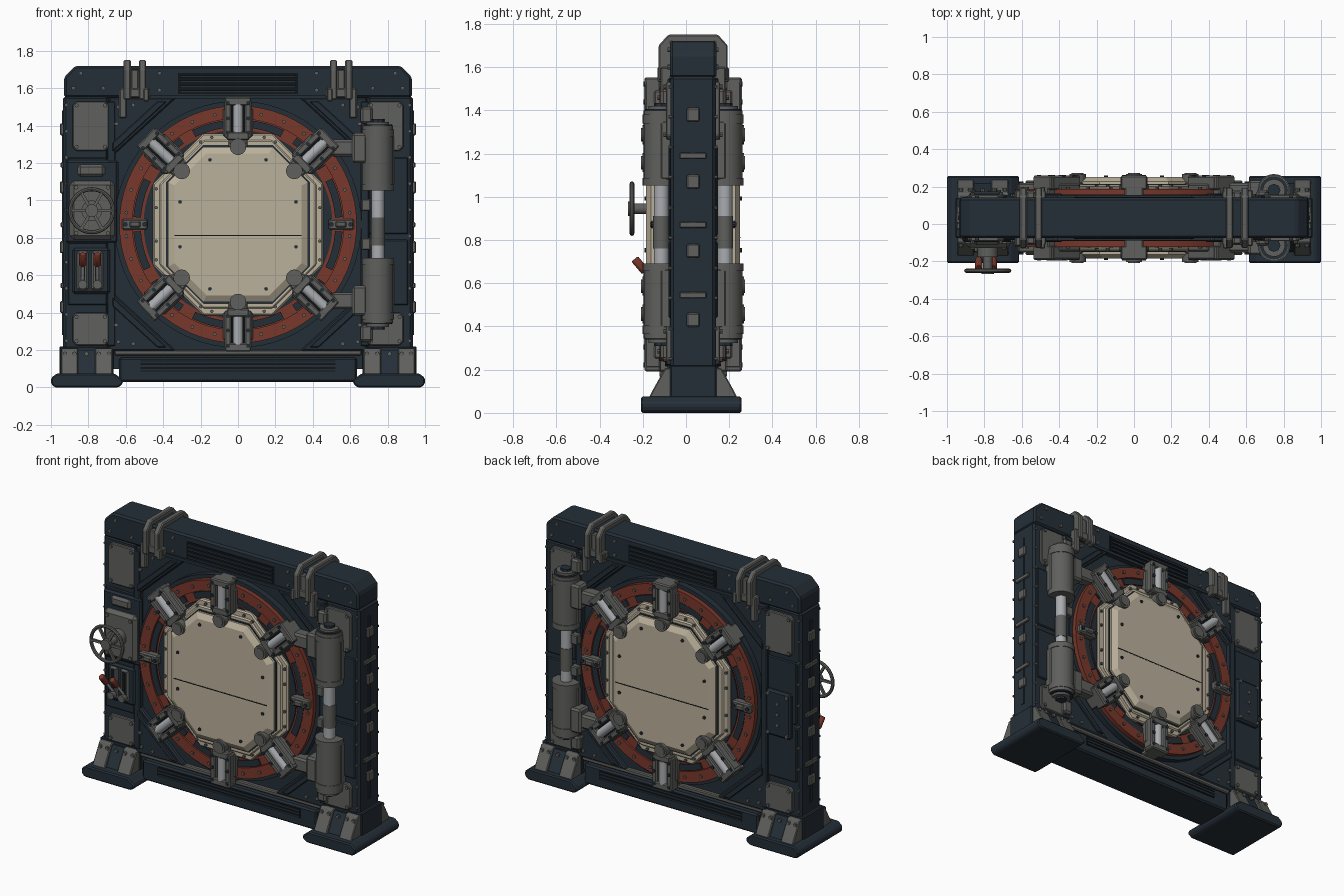
import bpy, bmesh
from math import pi, sin, cos, radians
from mathutils import Matrix, Vector

if "Cube" in bpy.data.objects:
    bpy.data.objects.remove(bpy.data.objects["Cube"])
YC, ZC = 0.033, 0.872  # mid plane of the slab, height of the hatch centre

def material(name, r, g, b):
    m = bpy.data.materials.new(name)
    m.use_nodes = True
    m.diffuse_color = (r, g, b, 1)
    m.node_tree.nodes["Principled BSDF"].inputs["Base Color"].default_value = (r, g, b, 1)
    return m

NAVY = material("dark navy paint", 0.018, 0.028, 0.039)
BLACK = material("black gap", 0.006, 0.008, 0.01)
GREY = material("gunmetal grey", 0.115, 0.117, 0.11)
RED = material("oxide red", 0.19, 0.038, 0.023)
CREAM = material("cream paint", 0.5, 0.44, 0.33)
SILVER = material("polished steel", 0.4, 0.41, 0.43)

# Shape helpers: the front face looks to -y, d is the distance out from the mid plane
def box(bm, x0, x1, y0, y1, z0, z1):
    m = Matrix.Translation(((x0 + x1) / 2, (y0 + y1) / 2, (z0 + z1) / 2))
    return bmesh.ops.create_cube(bm, size=1, matrix=m @ Matrix.Diagonal((x1 - x0, y1 - y0, z1 - z0, 1)))["verts"]

def slab(bm, x0, x1, z0, z1, d0, d1):
    return box(bm, x0, x1, -d1, -d0, z0, z1)

def cyl(bm, c, r, length, axis="y", n=24):
    rot = Matrix.Rotation(pi / 2, 4, "X") if axis == "y" else Matrix()
    return bmesh.ops.create_cone(bm, cap_ends=True, segments=n, radius1=r, radius2=r,
                                 depth=length, matrix=Matrix.Translation(c) @ rot)["verts"]

def loft(bm, loops, closed=False):
    rings = [[bm.verts.new(p) for p in loop] for loop in loops]
    n = len(rings[0])
    for a, b in zip(rings, rings[1:] + (rings[:1] if closed else [])):
        for i in range(n):
            bm.faces.new((a[i], a[(i + 1) % n], b[(i + 1) % n], b[i]))
    if not closed:
        bm.faces.new(rings[0])
        bm.faces.new(rings[-1])

def prism(bm, pts, d0, d1):
    loft(bm, [[(x, -d, z) for x, z in pts] for d in (d0, d1)])

def side_prism(bm, pts, x0, x1):
    loft(bm, [[(x, y, z) for y, z in pts] for x in (x0, x1)])

def lathe(bm, profile, x, z, n=64, a0=0, a1=2 * pi):
    full = abs(a1 - a0 - 2 * pi) < 1e-4
    angles = [a0 + (a1 - a0) * i / n for i in range(n if full else n + 1)]
    loft(bm, [[(x + r * cos(a), -d, z + r * sin(a)) for r, d in profile] for a in angles], full)

def ring(bm, r0, r1, d0, d1, **kw):
    lathe(bm, [(r0, d0), (r1, d0), (r1, d1), (r0, d1)], 0, ZC, **kw)

def octagon(w, h, c):
    q = [(w, h - c), (w - c, h), (c - w, h), (-w, h - c), (-w, c - h), (c - w, -h), (w - c, -h), (w, c - h)]
    return [(x, ZC + z) for x, z in q]

def done(bm, name, mat, mirror="", bevel=0, smooth=False):
    for axis in mirror:
        i = "xyz".index(axis)
        centre = ZC if axis == "z" else 0
        copy = bmesh.ops.duplicate(bm, geom=bm.verts[:] + bm.edges[:] + bm.faces[:])["geom"]
        for v in copy:
            if isinstance(v, bmesh.types.BMVert):
                v.co[i] = 2 * centre - v.co[i]
    bmesh.ops.recalc_face_normals(bm, faces=bm.faces)
    me = bpy.data.meshes.new(name)
    bm.to_mesh(me)
    bm.free()
    me.materials.append(mat)
    ob = bpy.data.objects.new(name, me)
    ob.location = Vector((0, YC, 0))
    bpy.context.collection.objects.link(ob)
    if bevel:
        mod = ob.modifiers.new("bevel", "BEVEL")
        mod.width, mod.segments, mod.limit_method = bevel, 1, "ANGLE"
    if smooth:
        bpy.ops.object.select_all(action="DESELECT")
        ob.select_set(True)
        bpy.context.view_layer.objects.active = ob
        bpy.ops.object.shade_smooth_by_angle(angle=radians(35))

def part(name, mat, fn, mirror="", bevel=0, smooth=False):
    bm = bmesh.new()
    fn(bm)
    done(bm, name, mat, mirror, bevel, smooth)

def slabs(name, mat, rows, mirror="", bevel=0):
    part(name, mat, lambda bm: [slab(bm, *r) for r in rows], mirror, bevel)

def bolts(name, pts, d, mirror="", r=0.011, mat=GREY):
    part(name, mat, lambda bm: [cyl(bm, (x, -d, z), r, 0.016, n=8) for x, z in pts], mirror)

def corners(x0, x1, z0, z1, m=0.022):
    return [(x, z) for x in (x0 + m, x1 - m) for z in (z0 + m, z1 - m)]

# Main frame: core, side columns, header, corner gussets
slabs("frame_core", NAVY, [(-0.9, 0.9, 0.1, 1.6, -0.085, 0.085)])
slabs("side_column", NAVY, [(0.69, 0.935, 0.2, 1.56, -0.105, 0.105)], "x", 0.015)
part("header_beam", NAVY, lambda bm: prism(bm, [(-0.93, 1.55), (0.93, 1.55), (0.93, 1.66), (0.87, 1.72),
     (-0.87, 1.72), (-0.93, 1.66)], -0.108, 0.108), "", 0.012)
slabs("top_rail", NAVY, [(-0.62, 0.62, 1.545, 1.565, 0, 0.12)], "y")
part("corner_gusset", NAVY, lambda bm: prism(bm, [(0.69, 1.22), (0.69, 1.55), (0.33, 1.55)], 0.08, 0.118), "xyz", 0.008)
part("gusset_rib", NAVY, lambda bm: prism(bm, [(0.67, 1.26), (0.67, 1.31), (0.43, 1.53), (0.38, 1.53)], 0.11, 0.13), "xyz", 0.005)
bolts("gusset_bolts", [(0.64, 1.5), (0.56, 1.51), (0.65, 1.41)], 0.12, "xyz")
slabs("inner_post", NAVY, [(0.655, 0.7, 0.22, 1.53, 0.08, 0.122)], "xy", 0.006)
slabs("column_panel", NAVY, [(0.7, 0.91, 0.44, 0.79, 0.1, 0.115), (0.7, 0.91, 0.82, 1.23, 0.1, 0.115)], "xy", 0.006)
bolts("column_bolts", [(0.92, 0.25 + 0.14 * i) for i in range(10)], 0.105, "xy", 0.008)
bolts("header_bolts", [(0.72, 1.6), (0.88, 1.6), (0.42, 1.68), (0.42, 1.59), (0.84, 1.68)], 0.11, "xy")
# Header vents
slabs("vent_plate", BLACK, [(-0.32, 0.32, 1.57, 1.68, 0.1, 0.112)], "y")
slabs("vent_louvre", NAVY, [(-0.31, 0.31, 1.575 + 0.027 * i, 1.588 + 0.027 * i, 0.1, 0.122) for i in range(4)], "y")
# Column cover plates
plates = [(0.69, 0.885, 1.265, 1.53), (0.69, 0.885, 0.225, 0.4)]
part("cover_plate", GREY, lambda bm: [prism(bm, [(a + .02, c), (b - .02, c), (b, c + .02), (b, d - .02), (b - .02, d),
     (a + .02, d), (a, d - .02), (a, c + .02)], 0.1, 0.125) for a, b, c, d in plates], "xy", 0.005)
bolts("cover_plate_bolts", [q for p in plates for q in corners(*p)], 0.128, "xy")
# Outer side strips and tabs
part("side_spine", NAVY, lambda bm: box(bm, 0.92, 0.94, -0.012, 0.012, 0.28, 1.48), "x")
part("side_tab", GREY, lambda bm: [box(bm, 0.92, 0.952, -0.03, 0.03, z - 0.032, z + 0.032) for z in (0.43, 0.75, 1.07, 1.38)], "x", 0.006)
part("side_bar", GREY, lambda bm: [box(bm, 0.92, 0.948, -0.062, 0.062, z - 0.014, z + 0.014) for z in (0.545, 0.87, 1.19)], "x", 0.004)

# Straps wrapped over the header
def strap(bm):
    outer = [(-0.16, 1.54), (-0.16, 1.70), (-0.115, 1.75), (0.115, 1.75), (0.16, 1.70), (0.16, 1.54)]
    inner = [(0.1, 1.54), (0.1, 1.715), (-0.1, 1.715), (-0.1, 1.54)]
    for x in (0.51, 0.592):
        side_prism(bm, outer + inner, x - 0.019, x + 0.019)

part("header_strap", GREY, strap, "x", 0.006)
slabs("strap_foot", GREY, [(0.47, 0.632, 1.55, 1.6, 0.1, 0.145), (0.53, 0.572, 1.58, 1.7, 0.1, 0.14),
      (0.595, 0.635, 1.44, 1.6, 0.1, 0.15), (0.475, 0.505, 1.53, 1.6, 0.1, 0.165)], "xy", 0.006)
# Red ring with dark slots
part("ring_bed", NAVY, lambda bm: cyl(bm, (0, 0, ZC), 0.66, 0.25, n=64), "", 0, True)
part("lock_ring", RED, lambda bm: (ring(bm, 0.565, 0.635, 0.11, 0.155), ring(bm, 0.49, 0.57, 0.11, 0.14)), "y", 0, True)
part("ring_slots", NAVY, lambda bm: [ring(bm, 0.52, 0.56, 0.13, 0.15, n=8, a0=radians(a + 4), a1=radians(a + 26))
     for a in range(0, 360, 30)], "y")
part("inner_collar", NAVY, lambda bm: ring(bm, 0.38, 0.505, 0.1, 0.148), "y", 0, True)
bolts("ring_bolts", [(0.6 * cos(radians(a)), ZC + 0.6 * sin(radians(a))) for a in range(6, 360, 12)], 0.157, "y", 0.01)
slabs("ring_latch", GREY, [(0.485, 0.62, ZC - 0.03, ZC + 0.03, 0.12, 0.185), (0.52, 0.58, ZC - 0.018, ZC + 0.018, 0.18, 0.2)], "xy", 0.008)
bolts("latch_bolts", [(0.5, ZC), (0.602, ZC)], 0.187, "xy", 0.012, NAVY)
# Cream hatch: stepped octagons split by a seam
part("hatch_rim", CREAM, lambda bm: (prism(bm, octagon(0.455, 0.487, 0.27), 0.1, 0.165),
     prism(bm, octagon(0.42, 0.45, 0.235), 0.16, 0.178)), "y", 0.008)
part("hatch_shadow_gap", NAVY, lambda bm: prism(bm, octagon(0.385, 0.425, 0.2), 0.17, 0.182), "y")
part("hatch_door", CREAM, lambda bm: loft(bm, [[(x, -d, z) for x, z in octagon(w, h, c)] for w, h, c, d in
     ((0.375, 0.415, 0.19, 0.17), (0.375, 0.415, 0.19, 0.195), (0.34, 0.38, 0.172, 0.217))]), "y")
slabs("hatch_seam", BLACK, [(-0.34, 0.34, 0.809, 0.815, 0.21, 0.2185)], "y")
bolts("hatch_bolts", [(0.31, ZC + 0.12), (0.15, ZC + 0.345)], 0.217, "xyz", 0.01, NAVY)
bolts("rim_bolts", [(0.437, ZC + 0.09), (0.437, ZC + 0.19), (0.2, ZC + 0.44), (0.14, ZC + 0.465)], 0.17, "xyz", 0.009)

# Six radial clamps, each drawn upright then turned about the hatch centre
def clamps(name, mat, fn, bevel=0, smooth=False):
    bm = bmesh.new()
    for a in (0, 46.5, 133.5, 180, 226.5, 313.5):
        old = set(bm.verts)
        fn(bm)
        new = [v for v in bm.verts if v not in old]
        bmesh.ops.rotate(bm, verts=new, cent=(0, 0, ZC), matrix=Matrix.Rotation(radians(a), 3, "Y"))
    done(bm, name, mat, "y", bevel, smooth)

def radial(bm, rows):
    for w0, w1, r0, r1, d0, d1 in rows:
        slab(bm, w0, w1, ZC + r0, ZC + r1, d0, d1)

clamps("clamp_body", GREY, lambda bm: radial(bm, [(-0.08, 0.08, 0.47, 0.62, 0.1, 0.18), (-0.05, 0.05, 0.41, 0.68, 0.1, 0.19),
       (-0.072, -0.036, 0.46, 0.665, 0.15, 0.222), (0.036, 0.072, 0.46, 0.665, 0.15, 0.222),
       (-0.07, 0.07, 0.635, 0.68, 0.15, 0.225), (-0.06, 0.06, 0.45, 0.495, 0.15, 0.225)]), 0.007)
clamps("clamp_recess", BLACK, lambda bm: radial(bm, [(-0.037, 0.037, 0.49, 0.64, 0.18, 0.193)]))
clamps("clamp_piston", SILVER, lambda bm: cyl(bm, (0, -0.2, ZC + 0.567), 0.027, 0.15, "z", 20), 0, True)
clamps("clamp_knob", GREY, lambda bm: (cyl(bm, (0, -0.19, ZC + 0.415), 0.044, 0.09), cyl(bm, (0, -0.235, ZC + 0.415), 0.032, 0.012)), 0, True)
clamps("clamp_bolts", NAVY, lambda bm: [cyl(bm, (x, -0.222, ZC + r), 0.011, 0.014, n=8) for x in (-0.054, 0.054) for r in (0.49, 0.567, 0.65)])
# Hydraulic rams
HX, HY = 0.748, -0.147
part("ram_cylinder", GREY, lambda bm: [cyl(bm, (HX, HY, z), r, h, "z", 28) for z, r, h in
     ((1.23, 0.082, 0.34), (1.07, 0.087, 0.035), (1.36, 0.087, 0.04), (1.405, 0.06, 0.03))], "yz", 0, True)
part("ram_end_cap", NAVY, lambda bm: (cyl(bm, (HX, HY, 1.39), 0.075, 0.03, "z"), cyl(bm, (HX, HY, 1.425), 0.035, 0.02, "z", 8)), "yz")
part("ram_rod", SILVER, lambda bm: cyl(bm, (HX, HY, ZC), 0.035, 0.46, "z"), "y", 0, True)
part("ram_collar", GREY, lambda bm: cyl(bm, (HX, HY, 0.835), 0.038, 0.15, "z"), "y", 0, True)
slabs("ram_arm", GREY, [(0.5, 0.72, 1.235, 1.325, 0.1, 0.185), (0.61, 0.69, 1.2, 1.36, 0.1, 0.2), (0.655, 0.72, 1.41, 1.5, 0.1, 0.15)], "yz", 0.012)
slabs("ram_mount", GREY, [(0.66, 0.835, 1.08, 1.35, 0.1, 0.15), (0.66, 0.71, 0.735, 0.8, 0.1, 0.16)], "yz", 0.006)
# Hand wheel station
WX, WZ = -0.782, 0.945
slabs("wheel_box", GREY, [(-0.9, -0.66, 0.79, 1.105, 0.1, 0.16), (-0.865, -0.705, 1.12, 1.2, 0.1, 0.145)], "", 0.022)
slabs("wheel_surround", NAVY, [(-0.92, -0.64, 0.77, 1.215, 0.1, 0.13)], "", 0.012)
bolts("wheel_box_bolts", corners(-0.9, -0.66, 0.79, 1.105, 0.035), 0.162, "", 0.012)
part("wheel_rim", GREY, lambda bm: lathe(bm, [(0.115 + 0.011 * cos(t * pi / 4), 0.283 + 0.011 * sin(t * pi / 4)) for t in range(8)],
     WX, WZ, 40), "", 0, True)
part("wheel_hub", GREY, lambda bm: [cyl(bm, (WX, y, WZ), r, h) for y, r, h in
     ((-0.22, 0.025, 0.15), (-0.18, 0.055, 0.06), (-0.288, 0.034, 0.026))], "", 0, True)
part("wheel_spokes", GREY, lambda bm: [bmesh.ops.rotate(bm, verts=box(bm, WX - 0.008, WX + 0.008, -0.29, -0.276, WZ + 0.02, WZ + 0.11),
     cent=(WX, 0, WZ), matrix=Matrix.Rotation(i * pi / 3 + pi / 6, 3, "Y")) for i in range(6)])
# Lever station
LX = (-0.83, -0.752)
slabs("lever_plate", NAVY, [(-0.885, -0.685, 0.5, 0.745, 0.1, 0.135)], "", 0.012)
slabs("lever_track", GREY, [(x - 0.03, x + 0.03, 0.52, 0.73, 0.13, 0.15) for x in LX], "", 0.012)
slabs("lever_slot", BLACK, [(x - 0.012, x + 0.012, 0.56, 0.715, 0.148, 0.153) for x in LX])

def levers(bm, z, r, h):
    for x in LX:
        bmesh.ops.rotate(bm, verts=cyl(bm, (x, -0.16, z), r, h, "z", 12), cent=(x, -0.16, 0.58), matrix=Matrix.Rotation(radians(40), 3, "X"))

part("lever_shaft", SILVER, lambda bm: levers(bm, 0.63, 0.009, 0.12), "", 0, True)
part("lever_grip", RED, lambda bm: levers(bm, 0.715, 0.02, 0.075), "", 0.004, True)
part("lever_pivot", GREY, lambda bm: [cyl(bm, (x, -0.16, 0.55), 0.024, 0.04) for x in LX], "", 0, True)
# Service panel on the back
slabs("service_panel", NAVY, [(-0.88, -0.7, 0.72, 1.02, -0.14, -0.1)], "", 0.012)
bolts("service_bolts", corners(-0.88, -0.7, 0.72, 1.02) + [(-0.79, z) for z in (0.8, 0.87, 0.94)], -0.142, "", 0.012)
# Sill between the feet
slabs("sill_beam", NAVY, [(-0.635, 0.635, 0.03, 0.16, -0.125, 0.125)], "", 0.01)
slabs("sill_vent", BLACK, [(-0.52, 0.52, 0.085, 0.145, 0.12, 0.128)], "y")
slabs("sill_louvre", NAVY, [(-0.52, 0.52, 0.09 + 0.02 * i, 0.1 + 0.02 * i, 0.12, 0.133) for i in range(3)], "y")
slabs("sill_rail", GREY, [(-0.66, 0.66, 0.172, 0.2, -0.112, 0.112)], "", 0.006)
# Feet
foot = [(0.64, 0), (0.98, 0), (1, 0.02), (1, 0.05), (0.97, 0.075), (0.66, 0.075), (0.615, 0.04), (0.615, 0.02)]
part("foot_base", NAVY, lambda bm: prism(bm, foot, -0.224, 0.242), "x", 0.008)
slabs("foot_block", NAVY, [(0.665, 0.955, 0.07, 0.22, -0.107, 0.107)], "x", 0.006)
part("foot_gusset", GREY, lambda bm: [side_prism(bm, [(-0.205, 0.07), (-0.19, 0.1), (-0.13, 0.208), (0.13, 0.208), (0.19, 0.1), (0.205, 0.07)], a, b)
     for a, b in ((0.67, 0.765), (0.855, 0.945))], "x", 0.005)
part("foot_web", NAVY, lambda bm: side_prism(bm, [(-0.185, 0.07), (-0.12, 0.2), (0.12, 0.2), (0.185, 0.07)], 0.76, 0.86), "x")
bolts("foot_bolts", [(x, 0.18) for x in (0.69, 0.745, 0.81, 0.875, 0.925)], 0.148, "xy", 0.012)
